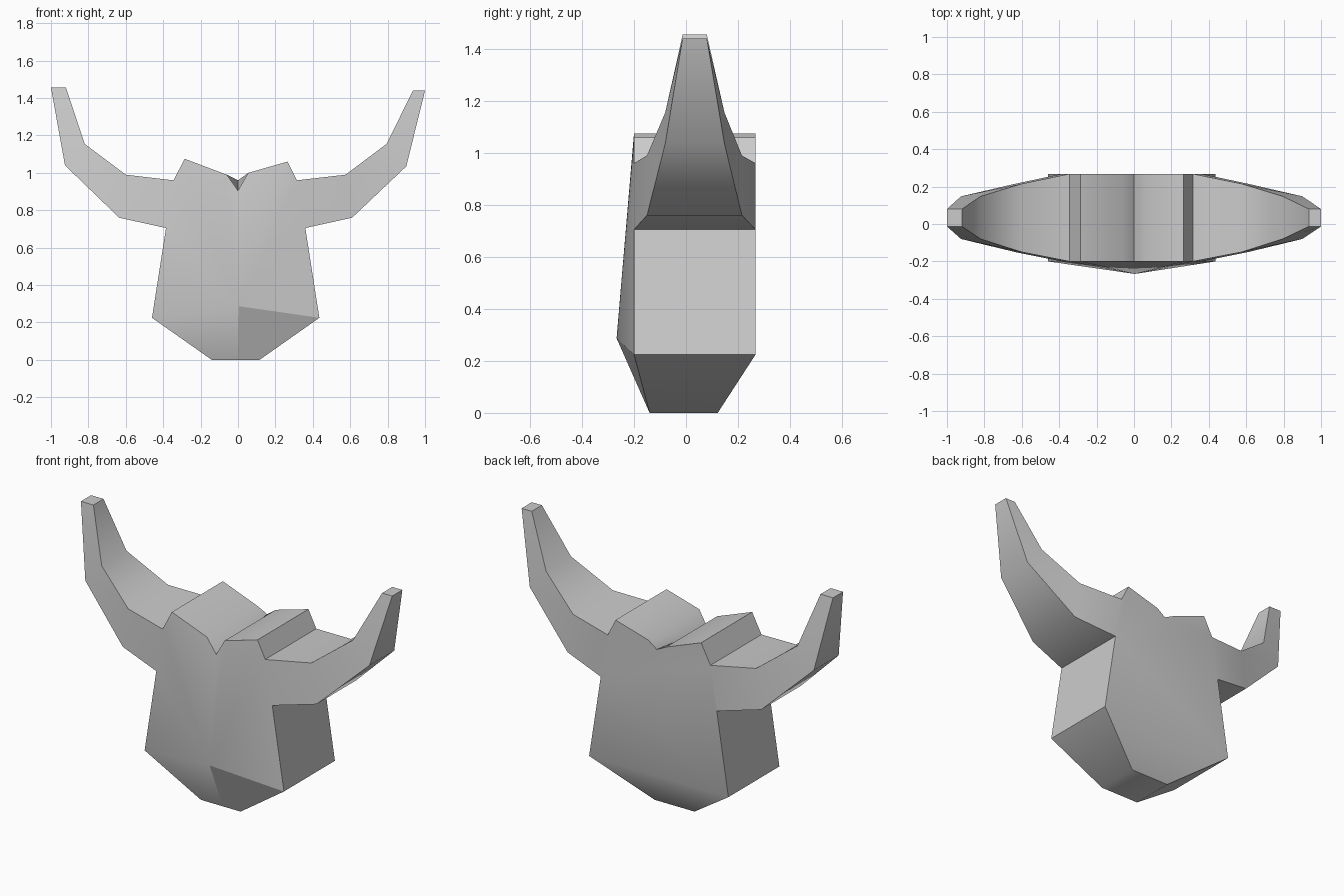
import bpy, bmesh, math

default = bpy.data.objects.get("Cube")
if default:
    bpy.data.objects.remove(default, do_unlink=True)

grey = bpy.data.materials.new("plain_grey")
grey.use_nodes = True
colour = (0.6, 0.6, 0.6, 1)
grey.diffuse_color = colour
grey.node_tree.nodes["Principled BSDF"].inputs["Base Color"].default_value = colour

# Front and back depth of each section
DEPTH = {"body": (-0.2, 0.268), "root": (-0.15, 0.215), "bend": (-0.08, 0.148),
         "tip": (-0.013, 0.08), "chin": (-0.14, 0.122)}

# Outline of each half: section, corner name, (x, z) on the +x half, (x, z) on the -x half
OUTLINE = [
    ("body", "ear_in", (0.055, 1.0), (-0.06, 0.99)),
    ("body", "ear_top", (0.265, 1.06), (-0.285, 1.075)),
    ("body", "ear_out", (0.315, 0.96), (-0.345, 0.96)),
    ("root", "top_root", (0.575, 0.99), (-0.6, 0.99)),
    ("bend", "top_bend", (0.795, 1.155), (-0.82, 1.155)),
    ("tip", "tip_in", (0.935, 1.44), (-0.92, 1.455)),
    ("tip", "tip_out", (1.0, 1.44), (-1.0, 1.455)),
    ("bend", "low_bend", (0.9, 1.035), (-0.925, 1.04)),
    ("root", "low_root", (0.61, 0.76), (-0.635, 0.76)),
    ("body", "neck", (0.36, 0.705), (-0.385, 0.705)),
    ("body", "jaw", (0.435, 0.225), (-0.46, 0.225)),
    ("chin", "chin", (0.115, 0.0), (-0.14, 0.0)),
]
NAMES = [row[1] for row in OUTLINE]

bm = bmesh.new()

# Points on the centre line
notch = [bm.verts.new((0, -0.2, 0.905)), bm.verts.new((0, 0.268, 0.96))]
snout = bm.verts.new((0.005, -0.267, 0.287))
chin_mid = bm.verts.new((0, -0.14, 0))

halves = []
for side in (0, 1):
    # v[name] is a front and back pair
    v = {"notch": notch}
    for section, name, *xz in OUTLINE:
        x, z = xz[side]
        v[name] = [bm.verts.new((x, y, z)) for y in DEPTH[section]]
    halves.append(v)

    # Face planes fanned around the snout, and the jaw facet
    rim = ["notch", "ear_in", "ear_top", "ear_out", "neck", "jaw"]
    for a, b in zip(rim, rim[1:]):
        bm.faces.new((snout, v[a][0], v[b][0]))
    bm.faces.new((snout, v["jaw"][0], v["chin"][0], chin_mid))

    # Horn front and back
    top = ["ear_out", "top_root", "top_bend", "tip_in"]
    low = ["neck", "low_root", "low_bend", "tip_out"]
    for i in range(3):
        for k in (0, 1):
            bm.faces.new((v[top[i]][k], v[top[i + 1]][k], v[low[i + 1]][k], v[low[i]][k]))

    # Wall around the outline
    loop = ["notch"] + NAMES
    for a, b in zip(loop, loop[1:]):
        bm.faces.new((v[a][0], v[b][0], v[b][1], v[a][1]))

# Flat back, sloped back of the chin, and underside
r, l = halves
half_rim = ["ear_in", "ear_top", "ear_out", "neck", "jaw"]
bm.faces.new([notch[1]] + [r[n][1] for n in half_rim] + [l[n][1] for n in reversed(half_rim)])
bm.faces.new((r["jaw"][1], r["chin"][1], l["chin"][1], l["jaw"][1]))
bm.faces.new((r["chin"][0], chin_mid, l["chin"][0], l["chin"][1], r["chin"][1]))

# Smooth shading with crisp corners; the +x jaw facet is crisp all round
bmesh.ops.recalc_face_normals(bm, faces=bm.faces)
for f in bm.faces:
    f.smooth = True
for e in bm.edges:
    e.smooth = e.calc_face_angle(0) < math.radians(40)
for end in (r["jaw"][0], chin_mid):
    bm.edges.get((snout, end)).smooth = False

mesh = bpy.data.meshes.new("horned_head")
bm.to_mesh(mesh)
bm.free()
mesh.materials.append(grey)
bpy.context.collection.objects.link(bpy.data.objects.new("horned_head", mesh))
